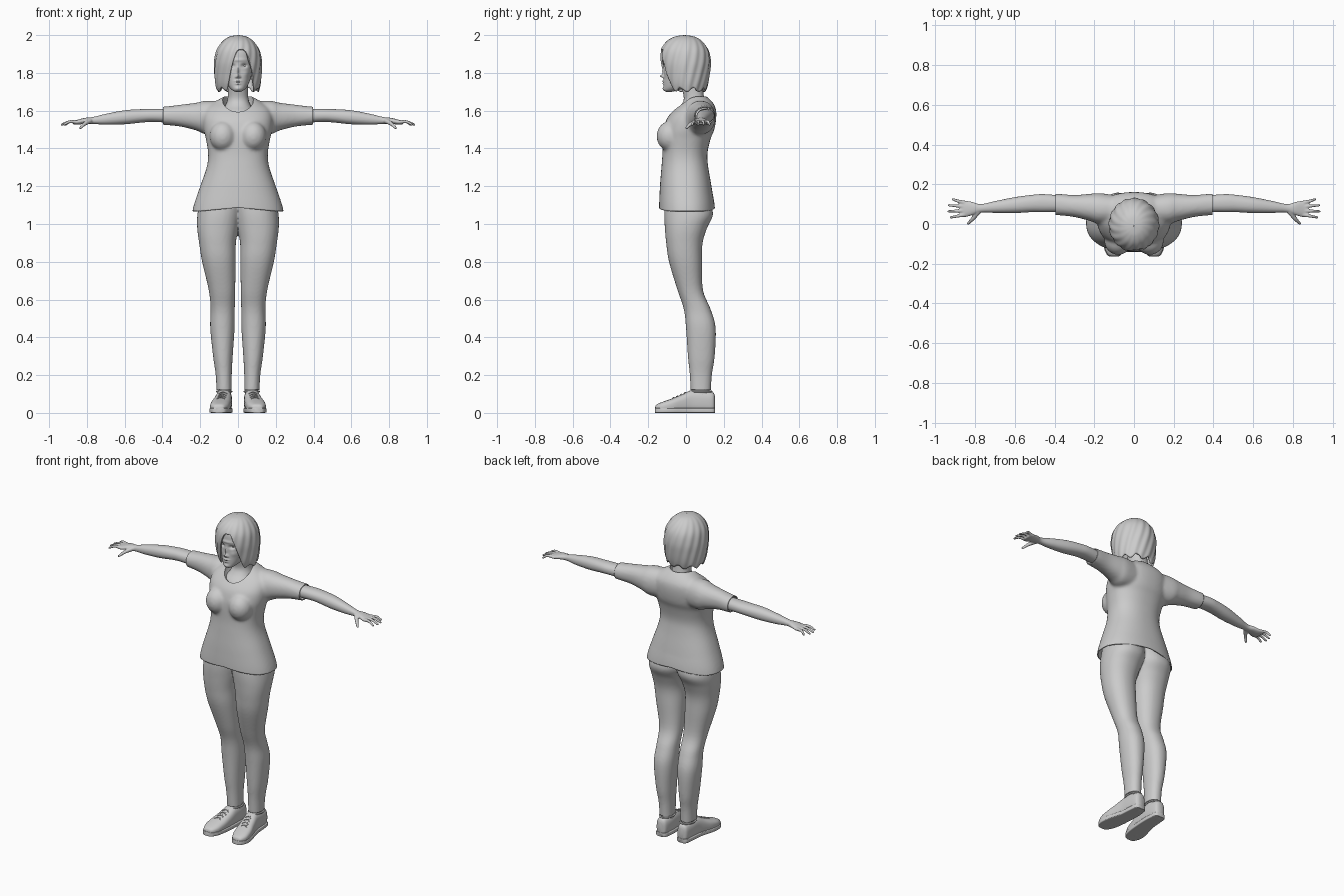
import bpy, bmesh, math
from mathutils import Vector, Matrix

if "Cube" in bpy.data.objects:
    bpy.data.objects.remove(bpy.data.objects["Cube"], do_unlink=True)

grey = bpy.data.materials.new("plain grey")
grey.use_nodes = True
grey.diffuse_color = (.6, .6, .6, 1)
grey.node_tree.nodes["Principled BSDF"].inputs["Base Color"].default_value = grey.diffuse_color


def spline(rows, u):
    """Smooth value at row number u."""
    last = len(rows) - 1
    i = min(int(u), last - 1)
    t = u - i
    a, b, c, d = (rows[max(0, min(last, i + k))] for k in (-1, 0, 1, 2))
    return [q + t / 2 * (r - p + t * (2*p - 5*q + 4*r - s + t * (3*(q - r) + s - p)))
            for p, q, r, s in zip(a, b, c, d)]


def symmetric(rows):
    """Turn (height, half width, front, back) into full rows."""
    return [(z, -w, w, y0, y1) for z, w, y0, y1 in rows]


def oval(a, power):
    c, s = math.cos(a), math.sin(a)
    return [math.copysign(abs(v) ** (2 / power), v) for v in (c, s)]


def loft(bm, rows, axis="z", power=2.2, sides=40, steps=5):
    """Rounded sections (position, low, high, low, high) strung along an axis."""
    rings = []
    count = (len(rows) - 1) * steps
    for k in range(count + 1):
        s, p0, p1, q0, q1 = spline(rows, k / steps)
        ring = []
        for j in range(sides):
            c, d = oval(math.tau * j / sides, power)
            p = (p0 + p1) / 2 + c * (p1 - p0) / 2
            q = (q0 + q1) / 2 + d * (q1 - q0) / 2
            place = {"x": (s, p, q), "y": (p, s, q), "z": (p, q, s)}[axis]
            ring.append(bm.verts.new(place))
        rings.append(ring)
    for r, n in zip(rings, rings[1:]):
        for j in range(sides):
            k = (j + 1) % sides
            bm.faces.new((r[j], r[k], n[k], n[j]))
    bm.faces.new(rings[0])
    bm.faces.new(rings[-1])


def ball(bm, centre, size, detail=3):
    m = Matrix.Translation(centre) @ Matrix.Diagonal((*size, 1))
    bmesh.ops.create_icosphere(bm, subdivisions=detail, radius=1, matrix=m)


def finger(bm, points, r0, r1):
    """Tapered row of overlapping balls."""
    n = 14
    for k in range(n + 1):
        t = k / n
        r = r0 + (r1 - r0) * t
        ball(bm, spline(points, t * (len(points) - 1)), (r, r, r), 2)


def mirror(bm):
    copy = bmesh.ops.duplicate(bm, geom=bm.verts[:] + bm.edges[:] + bm.faces[:])["geom"]
    for v in copy:
        if isinstance(v, bmesh.types.BMVert):
            v.co.x *= -1


def make(name, bm):
    bmesh.ops.recalc_face_normals(bm, faces=bm.faces)
    mesh = bpy.data.meshes.new(name)
    bm.to_mesh(mesh)
    bm.free()
    ob = bpy.data.objects.new(name, mesh)
    bpy.context.collection.objects.link(ob)
    mesh.materials.append(grey)
    return ob


def smooth(ob):
    bpy.ops.object.select_all(action="DESELECT")
    ob.select_set(True)
    bpy.context.view_layer.objects.active = ob
    bpy.ops.object.shade_smooth_by_angle(angle=math.radians(45))


def fuse(ob, voxel, rounds, cuts=(), cutter=None):
    """Blend overlapping volumes, then trim along planes (point, outward)."""
    m = ob.modifiers.new("blend", "REMESH")
    m.mode, m.voxel_size = "VOXEL", voxel
    m = ob.modifiers.new("soften", "SMOOTH")
    m.factor, m.iterations = .5, rounds
    if cutter:
        m = ob.modifiers.new("opening", "BOOLEAN")
        m.operation, m.object, m.solver = "DIFFERENCE", cutter, "EXACT"
    graph = bpy.context.evaluated_depsgraph_get()
    mesh = bpy.data.meshes.new_from_object(ob.evaluated_get(graph))
    ob.modifiers.clear()
    bm = bmesh.new()
    bm.from_mesh(mesh)
    for point, outward in cuts:
        bmesh.ops.bisect_plane(bm, geom=bm.verts[:] + bm.edges[:] + bm.faces[:],
                               plane_co=point, plane_no=outward, clear_outer=True)
    bm.to_mesh(mesh)
    bm.free()
    ob.data = mesh
    mesh.materials.clear()
    mesh.materials.append(grey)
    if cuts:
        thick = ob.modifiers.new("cloth", "SOLIDIFY")
        thick.thickness, thick.offset = .006, -1
    smooth(ob)


def cord(name, points, r, closed=False):
    curve = bpy.data.curves.new(name, "CURVE")
    curve.dimensions, curve.bevel_depth, curve.bevel_resolution = "3D", r, 2
    s = curve.splines.new("POLY")
    s.points.add(len(points) - 1)
    for p, co in zip(s.points, points):
        p.co = (*co, 1)
    s.use_cyclic_u = closed
    curve.materials.append(grey)
    bpy.context.collection.objects.link(bpy.data.objects.new(name, curve))


# Shirt: torso, bust and sleeves blended, with neck opening and open hems
bm = bmesh.new()
loft(bm, [(x, y0, y1, z0, z1) for x, y0, y1, z0, z1 in (
    (.06, .01, .14, 1.48, 1.65), (.17, .0, .155, 1.475, 1.652), (.22, .015, .152, 1.495, 1.642),
    (.3, .035, .146, 1.515, 1.632), (.38, .044, .152, 1.524, 1.622), (.42, .045, .152, 1.526, 1.62))], "x")
ball(bm, (.08, -.085, 1.465), (.07, .071, .08))
mirror(bm)
loft(bm, symmetric([
    (1.03, .248, -.142, .155), (1.1, .234, -.142, .15), (1.2, .2, -.138, .135), (1.3, .166, -.13, .118),
    (1.37, .158, -.125, .113), (1.45, .17, -.125, .13), (1.5, .182, -.12, .15), (1.56, .185, -.1, .16),
    (1.61, .17, -.058, .158), (1.645, .125, -.02, .14), (1.675, .075, .0, .11)]), power=2.3, sides=56)
shirt = make("shirt", bm)
bm = bmesh.new()
ball(bm, (0, 0, 1.665), (.082, .108, .098), 4)
neck_cutter = make("neck_cutter", bm)
neck_cutter.hide_render = True
fuse(shirt, .009, 6, [((0, 0, 1.068), (0, 0, -1)), ((.396, 0, 0), (1, 0, 0)), ((-.396, 0, 0), (-1, 0, 0))],
     neck_cutter)
bpy.data.objects.remove(neck_cutter, do_unlink=True)
for v in shirt.data.vertices:        # hem rises at the middle
    if v.co.z < 1.16:
        v.co.z += .018 * (1.16 - v.co.z) / .09 * max(0, 1 - abs(v.co.x) / .2)

# Trousers
bm = bmesh.new()
loft(bm, [(1.13, -.03, .2, -.11, .125), (1.05, -.02, .215, -.115, .143), (.98, -.004, .216, -.112, .112),
          (.9, .011, .206, -.105, .088), (.8, .012, .19, -.09, .085), (.65, .015, .155, -.045, .09),
          (.55, .017, .145, -.012, .13), (.45, .018, .147, .0, .157), (.3, .028, .132, .01, .152),
          (.2, .033, .118, .02, .137), (.08, .034, .112, .026, .13)])
mirror(bm)
fuse(make("trousers", bm), .008, 4, [((0, 0, .122), (0, 0, -1))])

# Arms with hands
bm = bmesh.new()
loft(bm, [(.33, .06, .14, 1.535, 1.61), (.45, .06, .15, 1.54, 1.61), (.51, .06, .147, 1.537, 1.608),
          (.6, .055, .135, 1.528, 1.602), (.7, .056, .115, 1.526, 1.583), (.77, .058, .1, 1.53, 1.566),
          (.81, .046, .11, 1.53, 1.562), (.85, .035, .118, 1.526, 1.552), (.872, .04, .117, 1.528, 1.548)], "x")
for base, tip, reach in ((.108, .125, .912), (.088, .094, .932), (.067, .064, .934), (.046, .033, .922)):
    finger(bm, [(.855, base, 1.54), (.89, (base + tip) / 2, 1.542), (reach, tip, 1.526)], .0105, .0065)
finger(bm, [(.785, .06, 1.545), (.812, .026, 1.53), (.835, .002, 1.508)], .014, .007)
mirror(bm)
fuse(make("arms", bm), .004, 3)

# Neck and upper chest
bm = bmesh.new()
loft(bm, symmetric([(1.54, .11, -.08, .12), (1.59, .09, -.066, .12), (1.625, .068, -.03, .112),
                    (1.66, .056, -.012, .098), (1.71, .053, -.02, .09), (1.78, .055, -.04, .08)]))
smooth(make("neck", bm))

# Head, with features pushed out of or into the face: x, z, spread x, spread z, push
bm = bmesh.new()
loft(bm, symmetric([(1.7, .012, -.105, -.075), (1.708, .03, -.116, -.04), (1.73, .05, -.118, .02),
                    (1.77, .067, -.117, .07), (1.81, .076, -.116, .09), (1.86, .081, -.118, .1),
                    (1.92, .077, -.112, .1), (1.96, .055, -.08, .07), (1.98, .012, -.02, .01)]),
     power=2.3, sides=120, steps=12)
features = [(0, 1.783, .009, .009, -.02), (0, 1.81, .007, .02, -.01), (0, 1.756, .017, .005, -.008),
            (0, 1.743, .014, .005, -.007), (0, 1.717, .016, .01, -.006), (0, 1.868, .05, .008, -.005)]
for side in (-1, 1):
    features += [(side * .033, 1.838, .015, .01, .014), (side * .011, 1.778, .005, .005, -.006),
                 (side * .045, 1.795, .016, .016, -.004)]
for v in bm.verts:
    if v.co.y < -.03:
        x, z = v.co.x, v.co.z
        v.co.y += sum(push * math.exp(-((x - fx) / sx) ** 2 - ((z - fz) / sz) ** 2)
                      for fx, fz, sx, sz, push in features)
smooth(make("head", bm))
bm = bmesh.new()
ball(bm, (.033, -.088, 1.838), (.014, .012, .009))
mirror(bm)
smooth(make("eyes", bm))

# Hair: strands from the crown, short over the face, long at sides and back
hair_rows = [(2.0, .001, -.01, -.008), (1.992, .045, -.06, .045), (1.966, .083, -.104, .086),
             (1.92, .113, -.133, .118), (1.86, .125, -.139, .13), (1.8, .125, -.128, .126),
             (1.74, .119, -.112, .116), (1.69, .106, -.085, .1)]
bm = bmesh.new()
around, down = 144, 32
strands = []
for j in range(around):
    a = math.tau * j / around
    gap = abs((a - .15 + math.pi) % math.tau - math.pi)      # distance from parting
    t = max(0, min(1, (gap - .1) / .7))
    end = 2.9 + 3.75 * t * t * (3 - 2 * t) + t * (.2 * math.sin(9 * a) - .1)
    strand = []
    for k in range(down + 1):
        u = end * k / down
        z, w, y0, y1 = spline(hair_rows, u)
        wave = 1 + .018 * math.sin(16 * a + 2 * u) * min(1, u / 3)
        strand.append(bm.verts.new((w * wave * math.sin(a),
                                    (y0 + y1) / 2 - (y1 - y0) / 2 * wave * math.cos(a), z)))
    strands.append(strand)
for s, n in zip(strands, strands[1:] + strands[:1]):
    for k in range(down):
        bm.faces.new((s[k], s[k + 1], n[k + 1], n[k]))
hair = make("hair", bm)
thick = hair.modifiers.new("thickness", "SOLIDIFY")
thick.thickness, thick.offset = .01, -1
smooth(hair)

# Shoes, soles, ankles and laces
shoe_rows = [(-.163, .09, .115, .012, .03), (-.155, .07, .132, .006, .045), (-.12, .05, .147, 0, .06),
             (-.07, .04, .144, 0, .077), (-.02, .035, .13, 0, .098), (.03, .032, .118, 0, .12),
             (.09, .032, .113, 0, .118), (.14, .04, .106, 0, .11), (.153, .055, .09, .01, .09)]
bm = bmesh.new()
loft(bm, shoe_rows, "y", 2.7)
mirror(bm)
smooth(make("shoes", bm))
bm = bmesh.new()
loft(bm, [(y * 1.01, x0 - .003, x1 + .003, 0, .026) for y, x0, x1, z0, z1 in shoe_rows], "y", 7)
mirror(bm)
smooth(make("soles", bm))
bm = bmesh.new()
loft(bm, [(.07, .036, .108, .03, .126), (.1, .036, .108, .03, .126), (.15, .042, .104, .036, .122)])
mirror(bm)
smooth(make("ankles", bm))
for side, label in ((1, "left"), (-1, "right")):
    for k in range(4):
        y, x0, x1, z0, z1 = spline(shoe_rows, 3.1 + .42 * k)
        mid = (x0 + x1) / 2
        for lean in (-1, 1):
            cord(f"{label}_lace", [(side * (mid + .022 * t), y + lean * .009 * t, z1 + .003 - .009 * t * t)
                                   for t in (-1, -.5, 0, .5, 1)], .0025)
    ring = [oval(math.tau * k / 32, 2) for k in range(32)]
    cord(f"{label}_shoe_collar", [(side * (.073 + .039 * c), .08 + .056 * s, .113) for c, s in ring], .005, True)
